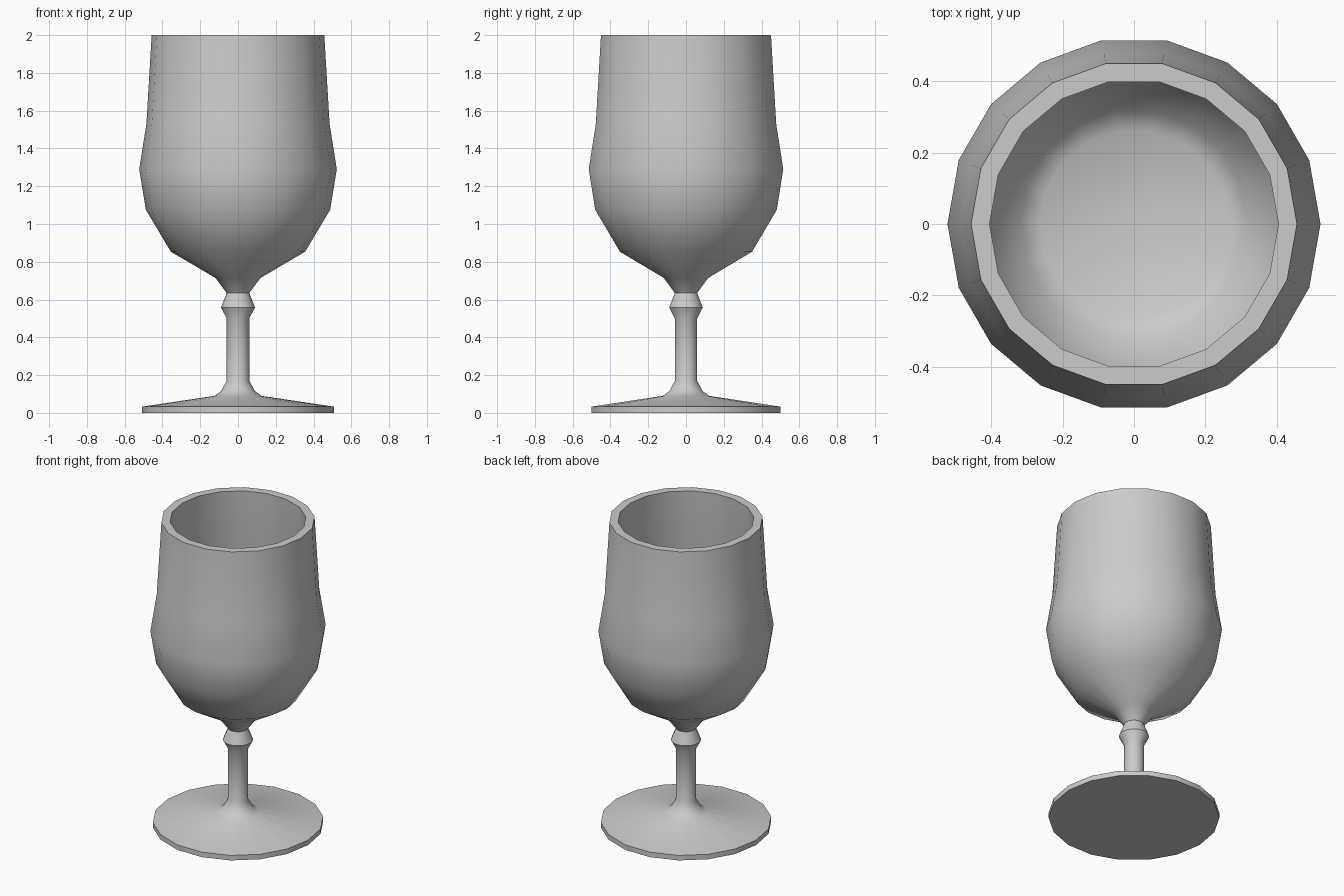
import bpy, bmesh, math

if "Cube" in bpy.data.objects:
    bpy.data.objects.remove(bpy.data.objects["Cube"])

SIDES = 18


def lathe(name, profile):
    """Revolve an (r, z) profile about z, capping both ends with flat discs."""
    bm = bmesh.new()
    rings = []
    for r, z in profile:
        rings.append([bm.verts.new((r * math.cos(2 * math.pi * i / SIDES),
                                    r * math.sin(2 * math.pi * i / SIDES), z))
                      for i in range(SIDES)])
    for lo, hi in zip(rings, rings[1:]):
        for i in range(SIDES):
            j = (i + 1) % SIDES
            bm.faces.new((lo[i], lo[j], hi[j], hi[i]))
    bm.faces.new(rings[0][::-1])
    bm.faces.new(rings[-1])
    bmesh.ops.recalc_face_normals(bm, faces=bm.faces)
    mesh = bpy.data.meshes.new(name)
    bm.to_mesh(mesh)
    bm.free()
    obj = bpy.data.objects.new(name, mesh)
    bpy.context.collection.objects.link(obj)
    bpy.ops.object.select_all(action='DESELECT')
    obj.select_set(True)
    bpy.context.view_layer.objects.active = obj
    bpy.ops.object.shade_smooth_by_angle(angle=math.radians(38))
    return obj


# Round foot with a shallow slope
foot = [(0.508, 0), (0.508, 0.033), (0.125, 0.09), (0.09, 0.115)]
# Stem with a bead under the bowl
stem = [(0.06, 0.17), (0.06, 0.5), (0.09, 0.558), (0.06, 0.635)]
# Outside of the bowl up to the rim
bowl_outside = [(0.12, 0.715), (0.355, 0.853), (0.488, 1.075),
                (0.523, 1.29), (0.485, 1.53), (0.457, 2.0)]
# Inside of the bowl down to its flat floor
bowl_inside = [(0.405, 2.0), (0.433, 1.53), (0.47, 1.29),
               (0.44, 1.095), (0.32, 0.9), (0.265, 0.868)]

lathe("goblet", foot + stem + bowl_outside + bowl_inside)
